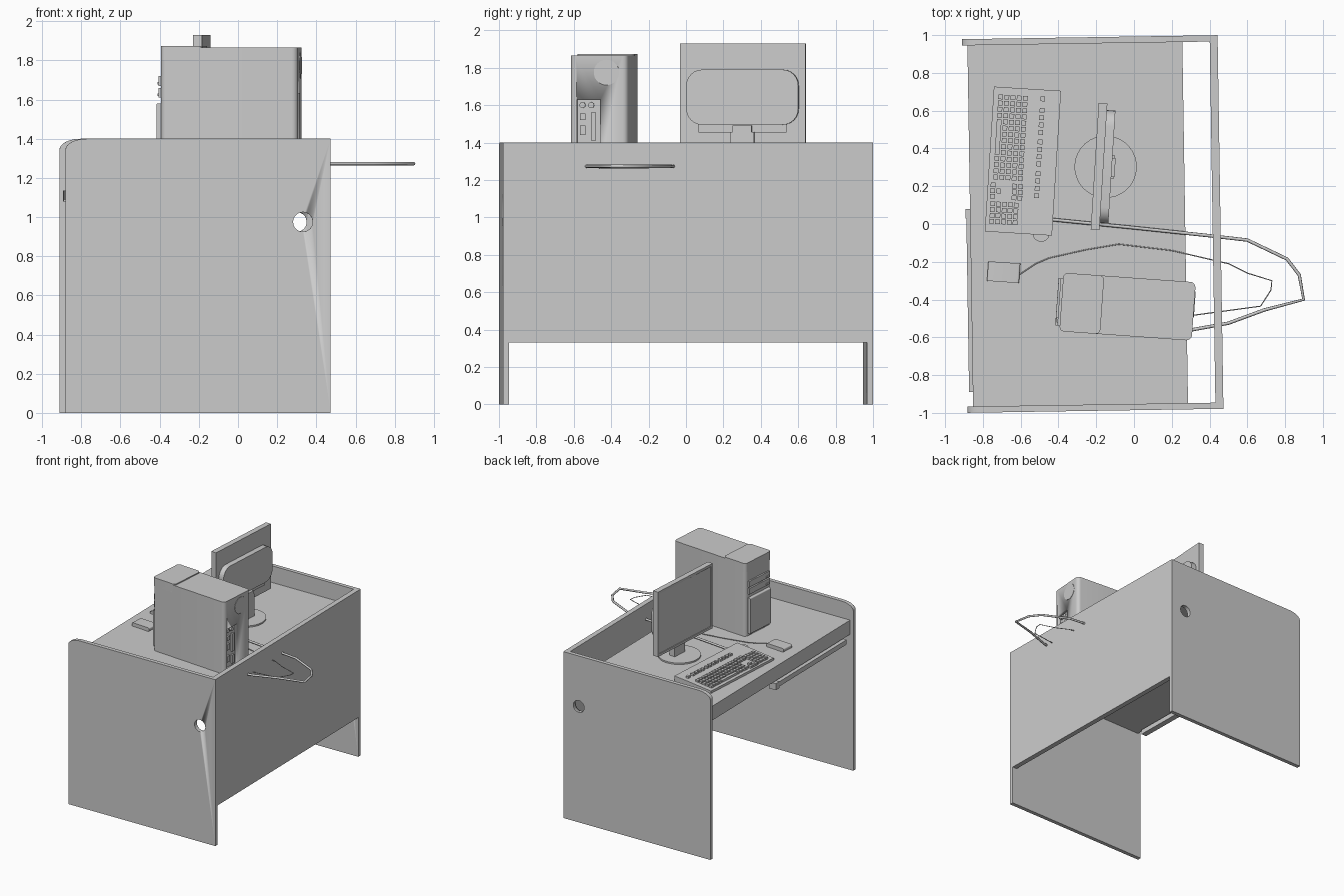
import bpy, bmesh
from math import radians, cos, sin, pi
from mathutils import Matrix, Vector

if "Cube" in bpy.data.objects:
    bpy.data.objects.remove(bpy.data.objects["Cube"])

grey = bpy.data.materials.new("plain_grey")
grey.use_nodes = True
grey.diffuse_color = (0.6, 0.6, 0.6, 1)
grey.node_tree.nodes["Principled BSDF"].inputs["Base Color"].default_value = (0.6, 0.6, 0.6, 1)


def frame(x, y, degrees):
    return Matrix.Translation((x, y, 0)) @ Matrix.Rotation(radians(degrees), 4, 'Z')


def finish(name, bm, place):
    bmesh.ops.recalc_face_normals(bm, faces=bm.faces)
    mesh = bpy.data.meshes.new(name)
    bm.to_mesh(mesh)
    bm.free()
    mesh.materials.append(grey)
    mesh.shade_smooth()
    mesh.set_sharp_from_angle(angle=radians(30))
    obj = bpy.data.objects.new(name, mesh)
    obj.matrix_world = place
    bpy.context.collection.objects.link(obj)
    return obj


def add_box(bm, lo, hi):
    lo, hi = Vector(lo), Vector(hi)
    m = Matrix.Translation((lo + hi) / 2) @ Matrix.Diagonal((*(hi - lo), 1))
    bmesh.ops.create_cube(bm, size=1, matrix=m)


def box(name, place, lo, hi, round_axis=None, radius=0.0):
    """Box whose edges along one axis may be rounded."""
    bm = bmesh.new()
    add_box(bm, lo, hi)
    if round_axis is not None:
        edges = [e for e in bm.edges
                 if abs((e.verts[0].co - e.verts[1].co).normalized()[round_axis]) > 0.9]
        bmesh.ops.bevel(bm, geom=edges, offset=radius, segments=6, profile=0.5, affect='EDGES')
    return finish(name, bm, place)


def cylinder(name, place, centre, radius, depth, axis='Z', sides=32):
    bm = bmesh.new()
    turn = {'X': Matrix.Rotation(pi / 2, 4, 'Y'), 'Y': Matrix.Rotation(pi / 2, 4, 'X'),
            'Z': Matrix.Identity(4)}[axis]
    bmesh.ops.create_cone(bm, cap_ends=True, segments=sides, radius1=radius, radius2=radius,
                          depth=depth, matrix=Matrix.Translation(centre) @ turn)
    return finish(name, bm, place)


def prism(name, place, profile, y0, y1):
    """Extrude an (x, z) profile along y."""
    bm = bmesh.new()
    face = bm.faces.new([bm.verts.new((x, y0, z)) for x, z in profile])
    new = bmesh.ops.extrude_face_region(bm, geom=[face])["geom"]
    bmesh.ops.translate(bm, vec=(0, y1 - y0, 0),
                        verts=[v for v in new if isinstance(v, bmesh.types.BMVert)])
    return finish(name, bm, place)


def cut(obj, cutter):
    cutter.hide_render = True
    mod = obj.modifiers.new("cut", 'BOOLEAN')
    mod.operation = 'DIFFERENCE'
    mod.object = cutter
    bpy.context.view_layer.objects.active = obj
    bpy.ops.object.modifier_apply(modifier=mod.name)
    bpy.data.objects.remove(cutter)


def cord(name, points, z, radius):
    curve = bpy.data.curves.new(name, 'CURVE')
    curve.dimensions = '3D'
    curve.bevel_depth = radius
    curve.bevel_resolution = 2
    curve.use_fill_caps = True
    spline = curve.splines.new('POLY')
    spline.points.add(len(points) - 1)
    for p, (x, y) in zip(spline.points, points):
        p.co = (x, y, z, 1)
    curve.materials.append(grey)
    bpy.context.collection.objects.link(bpy.data.objects.new(name, curve))


TOP = 1.26          # desktop height
RIM = 1.40          # panel height

# Desk: two side panels with cable holes, back panel, desktop
desk = frame(-0.219, 0, 0.9)
hx, hy, thick = 0.677, 0.989, 0.033
arc = [(-hx + 0.11 * (1 - cos(a)), RIM - 0.055 * (1 - sin(a)))
       for a in [i * pi / 16 for i in range(9)]]
side = [(hx, 0), (-hx, 0)] + arc + [(hx, RIM)]
for name, y0, y1 in (("left_panel", hy - thick, hy), ("right_panel", -hy, -hy + thick)):
    panel = prism(name, desk, side, y0, y1)
    cut(panel, cylinder("hole_cutter", desk, (0.535, (y0 + y1) / 2, 0.975), 0.05, 0.2, 'Y'))
inner = hy - thick
box("back_panel", desk, (hx - 0.042, -inner, 0.33), (hx, inner, RIM))
box("desktop", desk, (-0.648, -inner, TOP - 0.12), (0.49, inner, TOP))

# Rail under the front edge
box("under_rail", desk, (-0.668, -0.88, 1.09), (-0.62, 0.06, 1.13))
box("rail_end", desk, (-0.672, 0.04, 1.08), (-0.61, 0.09, 1.135))

# Computer tower
pc = frame(-0.034, -0.438, -4.1)
tower = box("tower_case", pc, (-0.351, -0.155, TOP), (0.351, 0.155, 1.865), 2, 0.03)
cut(tower, box("recess_cutter", pc, (0.325, -0.12, 1.29), (0.4, 0.005, 1.63)))
box("tower_top_cover", pc, (-0.351, -0.155, 1.80), (-0.135, 0.155, 1.874), 2, 0.025)
cylinder("fan_plate", pc, (0.351, 0.038, 1.775), 0.068, 0.006, 'X')
for i, y in enumerate((-0.092, -0.045)):
    cylinder(f"round_port_{i}", pc, (0.33, y, 1.60), 0.016, 0.02, 'X', 16)
for i, (z, h) in enumerate(((1.52, 0.035), (1.44, 0.05), (1.34, 0.05))):
    box(f"port_{i}", pc, (0.32, -0.105, z), (0.34, -0.075, z + h))
box("long_port", pc, (0.32, -0.045, 1.41), (0.34, -0.02, 1.56))
box("lower_port", pc, (0.32, -0.045, 1.31), (0.34, -0.02, 1.38))

# Tower front: lower door and drive bays
box("tower_door", pc, (-0.375, -0.125, 1.28), (-0.34, 0.125, 1.58), 1, 0.008)
for i in range(2):
    z = 1.61 + 0.06 * i
    box(f"drive_bay_{i}", pc, (-0.364, -0.125, z), (-0.34, 0.125, z + 0.05))
    box(f"bay_button_{i}", pc, (-0.370, -0.11, z + 0.008), (-0.36, -0.08, z + 0.02))

# Monitor with rounded rear housing and stand
mon = frame(-0.185, 0.305, -3.6)
screen = box("monitor_screen", mon, (-0.023, -0.335, 1.385), (0.023, 0.335, 1.93))
cut(screen, box("bezel_cutter", mon, (-0.05, -0.315, 1.405), (-0.017, 0.315, 1.91)))
box("monitor_housing", mon, (0.02, -0.30, 1.495), (0.068, 0.30, 1.79), 0, 0.085)
box("housing_strip", mon, (0.02, -0.235, 1.455), (0.04, 0.235, 1.50))
box("stand_joint", mon, (0.02, -0.05, 1.455), (0.085, 0.05, 1.492))
box("stand_neck", mon, (0.03, -0.063, TOP), (0.08, 0.063, 1.457))
cylinder("stand_base", mon, (0.035, 0, TOP + 0.006), 0.165, 0.012)

# Keyboard: wedge body and key blocks
kb = frame(-0.588, 0.333, -3.6)
prism("keyboard_body", kb,
      [(-0.178, TOP), (0.178, TOP), (0.178, TOP + 0.045), (0.03, TOP + 0.036), (-0.178, TOP + 0.02)],
      -0.384, 0.384)
cylinder("cord_bulge", kb, (0.12, -0.375, TOP + 0.015), 0.045, 0.03)
keys = bmesh.new()


def key(x, y, dx=0.025, dy=0.025):
    z = TOP + 0.034 + 0.07 * x
    add_box(keys, (x - dx / 2, y - dy / 2, z - 0.012), (x + dx / 2, y + dy / 2, z + 0.016))


pitch = 0.0327
for row in range(5):
    x = -0.139 + pitch * row
    for col in range(14):
        if row > 0 or col not in range(4, 10):
            key(x, 0.332 - pitch * col)
    for col in range(4):
        key(-0.145 + 0.031 * row, -0.235 - 0.031 * col)
key(-0.139, 0.332 - pitch * 6.5, dy=pitch * 5.7)
for col in range(3):
    y = -0.135 - 0.031 * col
    for x in (-0.15, -0.035, -0.004):
        key(x, y)
key(-0.118, -0.166)
key(0.084, 0.335)
for i in range(12):
    key(0.084, 0.275 - 0.039 * i - 0.012 * (i // 4))
finish("keyboard_keys", keys, kb)

# Mouse
mouse = frame(-0.69, -0.255, -4)
box("mouse_body", mouse, (-0.085, -0.052, TOP), (0.085, 0.052, TOP + 0.03), 1, 0.01)

# Cables looping behind the back panel
cord("keyboard_cable", [(-0.45, 0.025), (0, -0.02), (0.4, -0.062), (0.6, -0.085), (0.81, -0.185),
                        (0.875, -0.27), (0.898, -0.40), (0.69, -0.455), (0.5, -0.525), (0.28, -0.565)],
     TOP + 0.013, 0.009)
cord("mouse_cable", [(-0.61, -0.27), (-0.52, -0.21), (-0.45, -0.18), (-0.25, -0.135), (-0.08, -0.107),
                     (0.2, -0.14), (0.5, -0.21), (0.6, -0.26), (0.73, -0.30), (0.725, -0.35),
                     (0.67, -0.435), (0.3, -0.485)], TOP + 0.005, 0.003)
